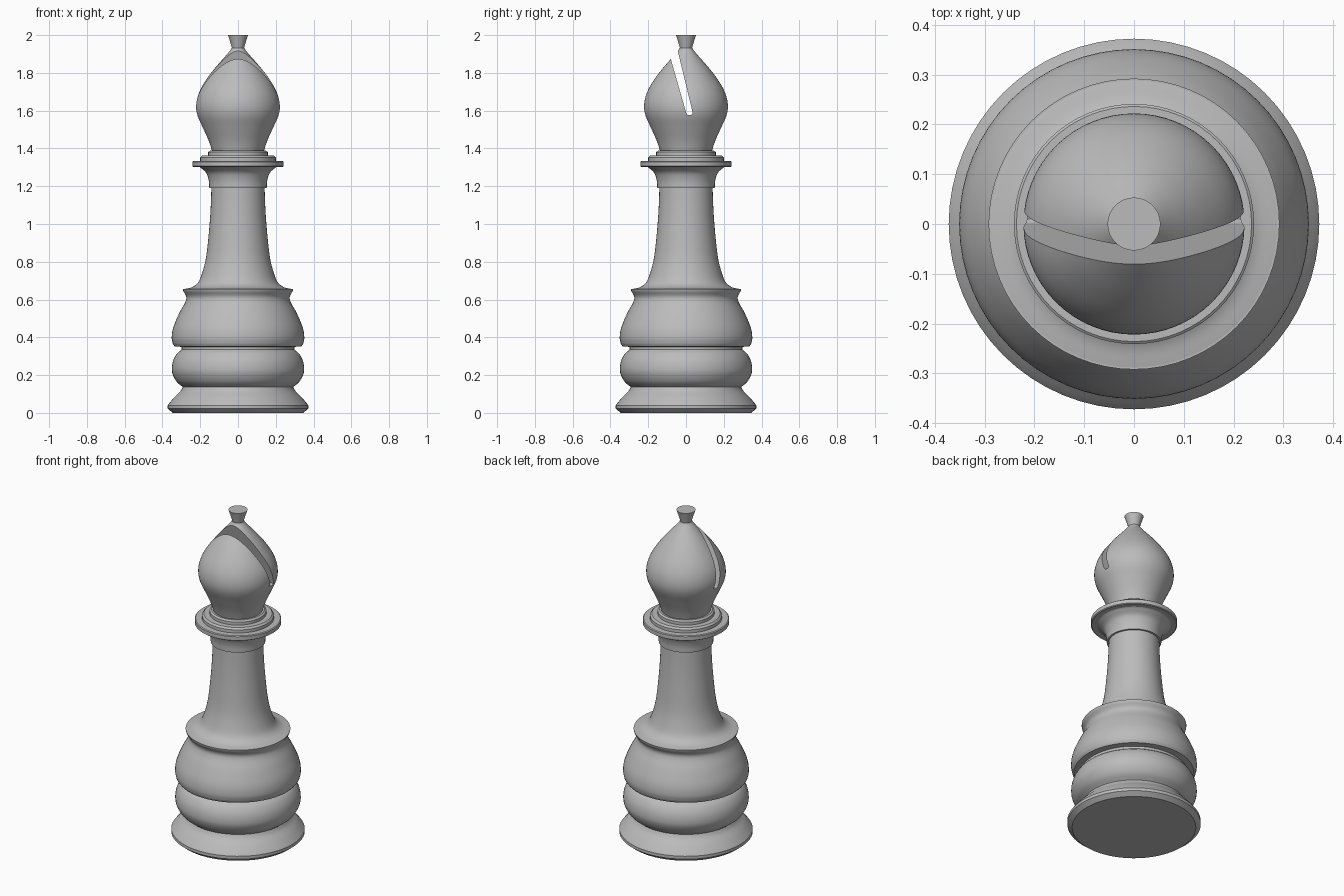
import bpy, bmesh, math
from mathutils import Vector

cube = bpy.data.objects.get("Cube")
if cube:
    bpy.data.objects.remove(cube, do_unlink=True)

SEGMENTS = 64

grey = bpy.data.materials.new("plain grey")
grey.use_nodes = True
COLOUR = (0.5, 0.5, 0.5, 1)
grey.diffuse_color = COLOUR
grey.node_tree.nodes["Principled BSDF"].inputs["Base Color"].default_value = COLOUR


def curve(points, steps=5):
    """Smooth line through the given (radius, height) points."""
    p = [Vector(q) for q in points]
    p = [2 * p[0] - p[1]] + p + [2 * p[-1] - p[-2]]
    out = []
    for a, b, c, d in zip(p, p[1:], p[2:], p[3:]):
        for i in range(steps):
            t = i / steps
            out.append(0.5 * (2 * b + (c - a) * t + (2 * a - 5 * b + 4 * c - d) * t * t
                              + (3 * b - a - 3 * c + d) * t ** 3))
    return out + [p[-2]]


def make_object(name, bm):
    bmesh.ops.recalc_face_normals(bm, faces=bm.faces)
    mesh = bpy.data.meshes.new(name)
    bm.to_mesh(mesh)
    bm.free()
    mesh.materials.append(grey)
    obj = bpy.data.objects.new(name, mesh)
    bpy.context.collection.objects.link(obj)
    return obj


def smooth(obj):
    bpy.ops.object.select_all(action='DESELECT')
    obj.select_set(True)
    bpy.context.view_layer.objects.active = obj
    bpy.ops.object.shade_smooth_by_angle(angle=math.radians(32))


def lathe(name, profile):
    """Closed turned part with flat caps."""
    bm = bmesh.new()
    rings = []
    for r, z in profile:
        rings.append([bm.verts.new((r * math.cos(a), r * math.sin(a), z))
                      for a in (math.tau * i / SEGMENTS for i in range(SEGMENTS))])
    for low, high in zip(rings, rings[1:]):
        for i in range(SEGMENTS):
            j = (i + 1) % SEGMENTS
            bm.faces.new((low[i], low[j], high[j], high[i]))
    bm.faces.new(rings[0])
    bm.faces.new(rings[-1])
    obj = make_object(name, bm)
    smooth(obj)
    return obj


# Foot and the two rounded body rings
lathe("foot", [(.345, 0), (.372, .022), (.372, .04)]
      + curve([(.365, .05), (.335, .085), (.305, .115), (.292, .137)]))
lathe("lower_ring", curve([(.29, .135), (.325, .165), (.346, .205), (.35, .24),
                           (.342, .28), (.322, .315), (.298, .335)]))
lathe("groove", [(.298, .33), (.298, .352)])
lathe("upper_ring", [(.305, .35), (.335, .352)]
      + curve([(.345, .365), (.351, .4), (.342, .455), (.31, .53), (.28, .585),
               (.274, .615), (.29, .645)]) + [(.292, .655)])

# Tall tapering column
lathe("column", curve([(.288, .655), (.245, .665), (.212, .69), (.19, .74), (.168, .83),
                       (.152, .98), (.144, 1.1), (.141, 1.19)]))

# Flared collar with stacked discs
lathe("collar", curve([(.152, 1.19), (.155, 1.23), (.168, 1.27), (.195, 1.295), (.205, 1.302)]))
lathe("collar_disc", [(.236, 1.302), (.241, 1.306), (.241, 1.329), (.236, 1.333)])
lathe("middle_disc", [(.2, 1.33), (.2, 1.352), (.19, 1.362)])
lathe("small_disc", [(.158, 1.36), (.158, 1.38), (.148, 1.388)])

# Bulbous head with a slanted slot cut through it
head = lathe("head", curve([(.135, 1.38), (.155, 1.44), (.186, 1.51), (.213, 1.57), (.222, 1.62),
                            (.214, 1.675), (.19, 1.73), (.15, 1.79), (.108, 1.842),
                            (.07, 1.885), (.042, 1.918), (.034, 1.932)]))
bm = bmesh.new()
outline = [(-.117, 2), (.002, 1.585), (.01, 1.577), (.028, 1.577), (.036, 1.587), (-.064, 2)]
face = bm.faces.new([bm.verts.new((-.4, y, z)) for y, z in outline])
side = bmesh.ops.extrude_face_region(bm, geom=[face])
bmesh.ops.translate(bm, vec=(.8, 0, 0),
                    verts=[v for v in side["geom"] if isinstance(v, bmesh.types.BMVert)])
cutter = make_object("slot_cutter", bm)
cutter.hide_render = True
cut = head.modifiers.new("slot", 'BOOLEAN')
cut.operation = 'DIFFERENCE'
cut.solver = 'EXACT'
cut.object = cutter
bpy.context.view_layer.objects.active = head
bpy.ops.object.modifier_apply(modifier=cut.name)
bpy.data.objects.remove(cutter, do_unlink=True)
smooth(head)

# Small flared finial
lathe("finial", [(.031, 1.925), (.034, 1.94), (.053, 2)])
